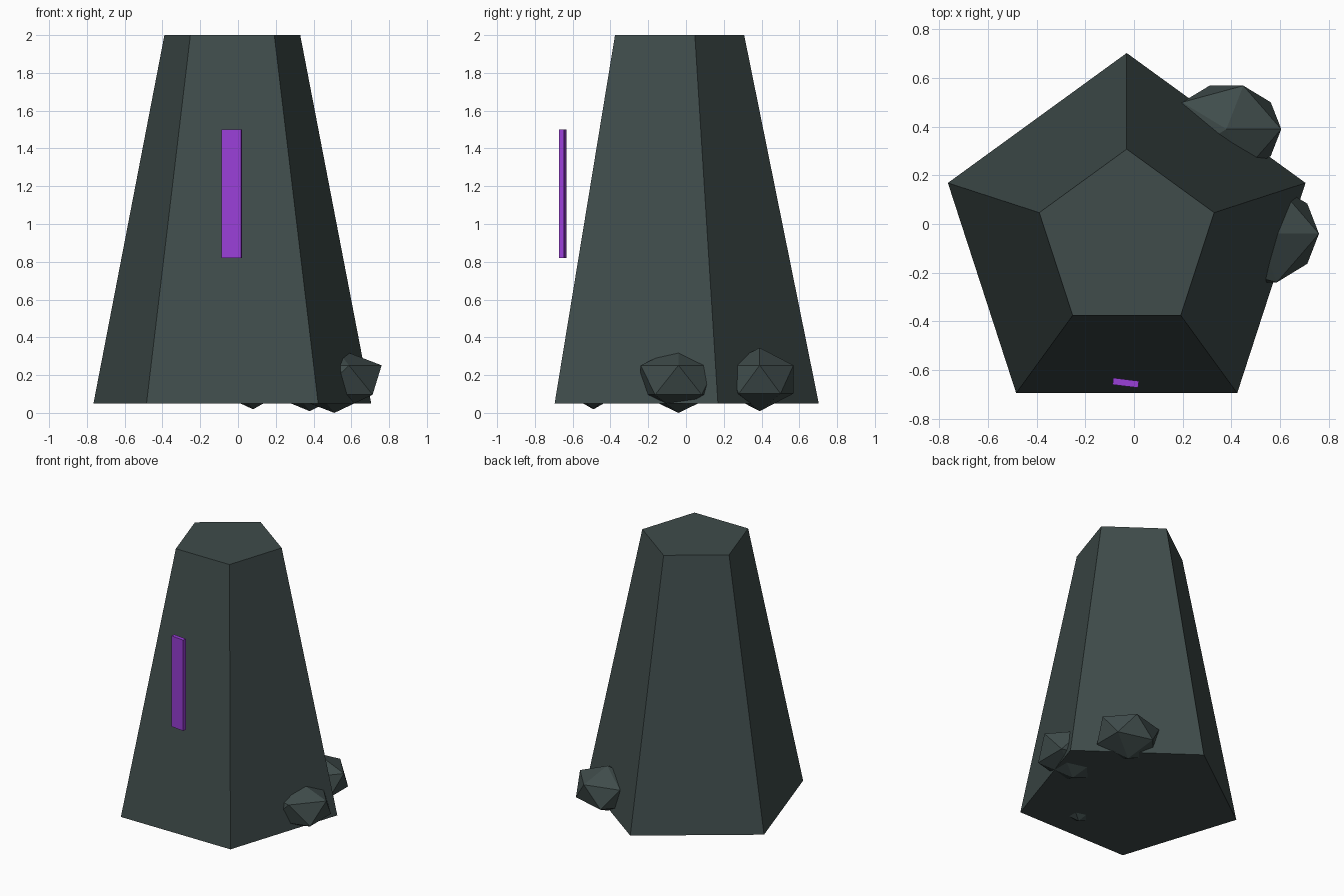
import bpy, bmesh
from math import sin, cos, tau, radians
from mathutils import Matrix, Vector

cube = bpy.data.objects.get("Cube")
if cube:
    bpy.data.objects.remove(cube, do_unlink=True)


def material(name, rgb):
    mat = bpy.data.materials.new(name)
    mat.use_nodes = True
    color = (*rgb, 1)
    mat.diffuse_color = color
    mat.node_tree.nodes["Principled BSDF"].inputs["Base Color"].default_value = color
    return mat


def add_object(name, bm, mat, location):
    bmesh.ops.recalc_face_normals(bm, faces=bm.faces)
    mesh = bpy.data.meshes.new(name)
    bm.to_mesh(mesh)
    bm.free()
    mesh.materials.append(mat)
    obj = bpy.data.objects.new(name, mesh)
    obj.location = location
    bpy.context.collection.objects.link(obj)
    return obj


slate = material("dark slate", (0.05, 0.072, 0.07))
purple = material("glowing purple", (0.32, 0.05, 0.68))

# Tapered five-sided pillar with one corner pointing to the back
bm = bmesh.new()
rings = []
for radius, z in ((0.773, 0.05), (0.378, 2.0)):
    rings.append([bm.verts.new((radius * sin(i * tau / 5), radius * cos(i * tau / 5), z))
                  for i in range(5)])
low, high = rings
bm.faces.new(low)
bm.faces.new(high)
for i in range(5):
    j = (i + 1) % 5
    bm.faces.new((low[i], low[j], high[j], high[i]))
add_object("pillar", bm, slate, (-0.03, -0.07, 0))

# Upright glowing bar floating in front, turned slightly
bm = bmesh.new()
bmesh.ops.create_cube(bm, size=1)
bmesh.ops.scale(bm, vec=(0.106, 0.028, 0.68), verts=bm.verts)
bar = add_object("rune_bar", bm, purple, (-0.034, -0.653, 1.16))
bar.rotation_euler.z = radians(-7)

# Faceted rocks around the base
rocks = {
    "rock_back": ((0.38, 0.39, 0.177), (0.252, 0.21, 0.168)),
    "rock_side": ((0.51, -0.04, 0.174), (0.28, 0.235, 0.174)),
    "rock_front": ((0.08, -0.49, 0.176), (0.21, 0.18, 0.157)),
}
for name, (location, size) in rocks.items():
    bm = bmesh.new()
    bmesh.ops.create_icosphere(bm, subdivisions=1, radius=1)
    bmesh.ops.scale(bm, vec=size, verts=bm.verts)
    add_object(name, bm, slate, location)
